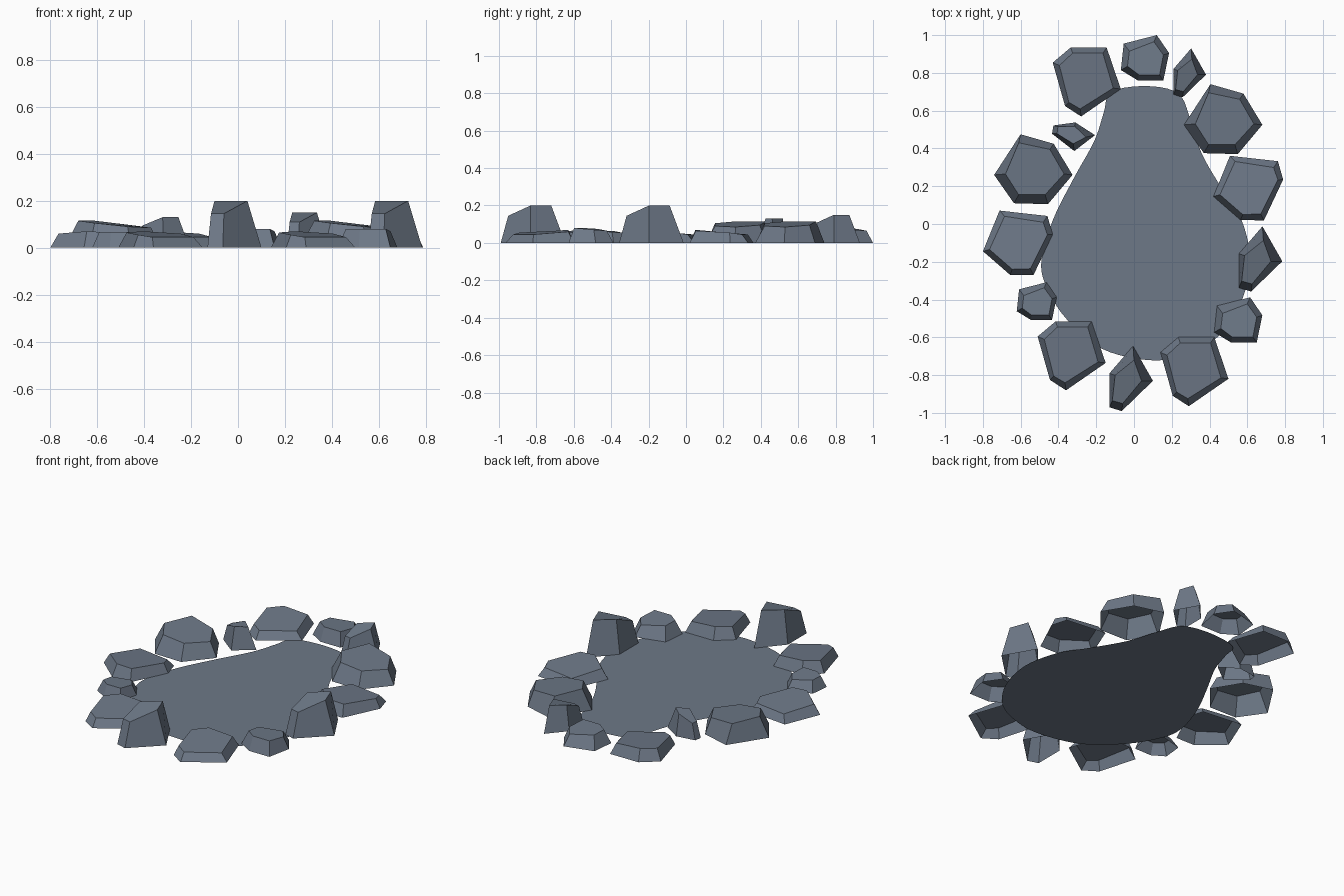
import bpy, bmesh, math
from mathutils import Vector, Matrix

if "Cube" in bpy.data.objects:
    bpy.data.objects.remove(bpy.data.objects["Cube"])

# Single slate colour
slate = bpy.data.materials.new("slate_grey")
slate.diffuse_color = (0.155, 0.19, 0.245, 1)
slate.use_nodes = True
slate.node_tree.nodes["Principled BSDF"].inputs["Base Color"].default_value = slate.diffuse_color


def finish(bm, name):
    mesh = bpy.data.meshes.new(name)
    bm.to_mesh(mesh)
    bm.free()
    mesh.materials.append(slate)
    ob = bpy.data.objects.new(name, mesh)
    bpy.context.collection.objects.link(ob)
    return ob


# Stones: (base outline, top outline with height), clockwise, open underneath
SLAB = ([(-.43, .855), (-.335, .935), (-.145, .935), (-.07, .715), (-.28, .57), (-.365, .625)],
        [(-.395, .84), (-.325, .905), (-.165, .905), (-.11, .72), (-.285, .61), (-.345, .645)],
        [.065, .07, .06, .045, .045, .055])
BOULDER = ([(-.6, .475), (-.425, .425), (-.325, .26), (-.455, .105), (-.635, .11), (-.74, .26)],
           [(-.61, .43), (-.445, .395), (-.37, .265), (-.47, .155), (-.61, .155), (-.68, .265)],
           [.115, .095, .085, .09, .105, .115])
PEBBLE = ([(-.055, .955), (.12, 1.0), (.185, .905), (.155, .76), (.02, .76), (-.07, .815)],
          [(-.025, .915), (.105, .965), (.155, .895), (.135, .79), (.025, .79), (-.035, .835)],
          [.075, .065, .07, .08, .08, .08])
PEAK = ([(-.13, -.79), (-.005, -.645), (.1, -.83), (-.065, -.99), (-.13, -.97)],
        [(-.10, -.80), (0, -.72), (.04, -.83), (-.06, -.95), (-.115, -.935)],
        [.2, .2, .2, .145, .145])


def stone(name, kind, center, scale=1.0, turn=0.0):
    base, top, heights = kind
    xs, ys = [p[0] for p in base], [p[1] for p in base]
    mid = Vector(((min(xs) + max(xs)) / 2, (min(ys) + max(ys)) / 2, 0))
    m = Matrix.Rotation(math.radians(turn), 4, 'Z') @ Matrix.Scale(scale, 4) @ Matrix.Translation(-mid)
    lo = [m @ Vector((*p, 0)) for p in base]
    hi = [m @ Vector((*p, z)) for p, z in zip(top, heights)]
    # place by the centre of the base's bounding box
    off = Vector((center[0] - (min(p.x for p in lo) + max(p.x for p in lo)) / 2,
                  center[1] - (min(p.y for p in lo) + max(p.y for p in lo)) / 2, 0))
    bm = bmesh.new()
    a = [bm.verts.new(p + off) for p in reversed(lo)]
    b = [bm.verts.new(p + off) for p in reversed(hi)]
    bm.faces.new(b)
    n = len(a)
    for i in range(n):
        j = (i + 1) % n
        bm.faces.new((a[i], a[j], b[j], b[i]))
    finish(bm, name)


# Flat slabs
for i, (c, turn) in enumerate([((-.25, .752), 0), ((.32, -.782), 0), ((-.33, -.698), 0),
                               ((-.615, -.10), 139), ((.605, .19), 139)]):
    stone(f"slab_stone_{i + 1}", SLAB, c, 1, turn)

# Rounded boulders
for i, c in enumerate([(-.533, .29), (.472, .555)]):
    stone(f"boulder_{i + 1}", BOULDER, c)

# Small pebbles
for i, (c, s) in enumerate([((.058, .88), 1), ((.552, -.508), 1), ((-.515, -.408), .83)]):
    stone(f"pebble_{i + 1}", PEBBLE, c, s)

# Tall peaked stones
for i, (c, s, turn) in enumerate([((-.015, -.818), 1, 0), ((.67, -.185), 1, 0),
                                  ((.295, .80), .75, 0), ((-.32, .462), .65, -82)]):
    stone(f"peak_stone_{i + 1}", PEAK, c, s, turn)

# Pond: smooth closed outline through a few points
pts = [Vector(p) for p in [
    (-.12, .70), (.07, .73), (.235, .69), (.30, .55), (.36, .37), (.47, .18), (.57, .02),
    (.615, -.20), (.56, -.43), (.43, -.61), (.25, -.70), (.07, -.72), (-.17, -.66),
    (-.36, -.50), (-.465, -.33), (-.49, -.19), (-.43, .02), (-.32, .24), (-.21, .44), (-.16, .59)]]
bm = bmesh.new()
ring, n = [], len(pts)
for i in range(n):
    p0, p1, p2, p3 = (pts[(i + k - 1) % n] for k in range(4))
    for s in range(5):
        t = s / 5
        q = 0.5 * (2 * p1 + (p2 - p0) * t + (2 * p0 - 5 * p1 + 4 * p2 - p3) * t * t
                   + (3 * p1 - p0 - 3 * p2 + p3) * t ** 3)
        ring.append(bm.verts.new((q.x, q.y, 0)))
bm.faces.new(ring[::-1])
finish(bm, "pond_water")
